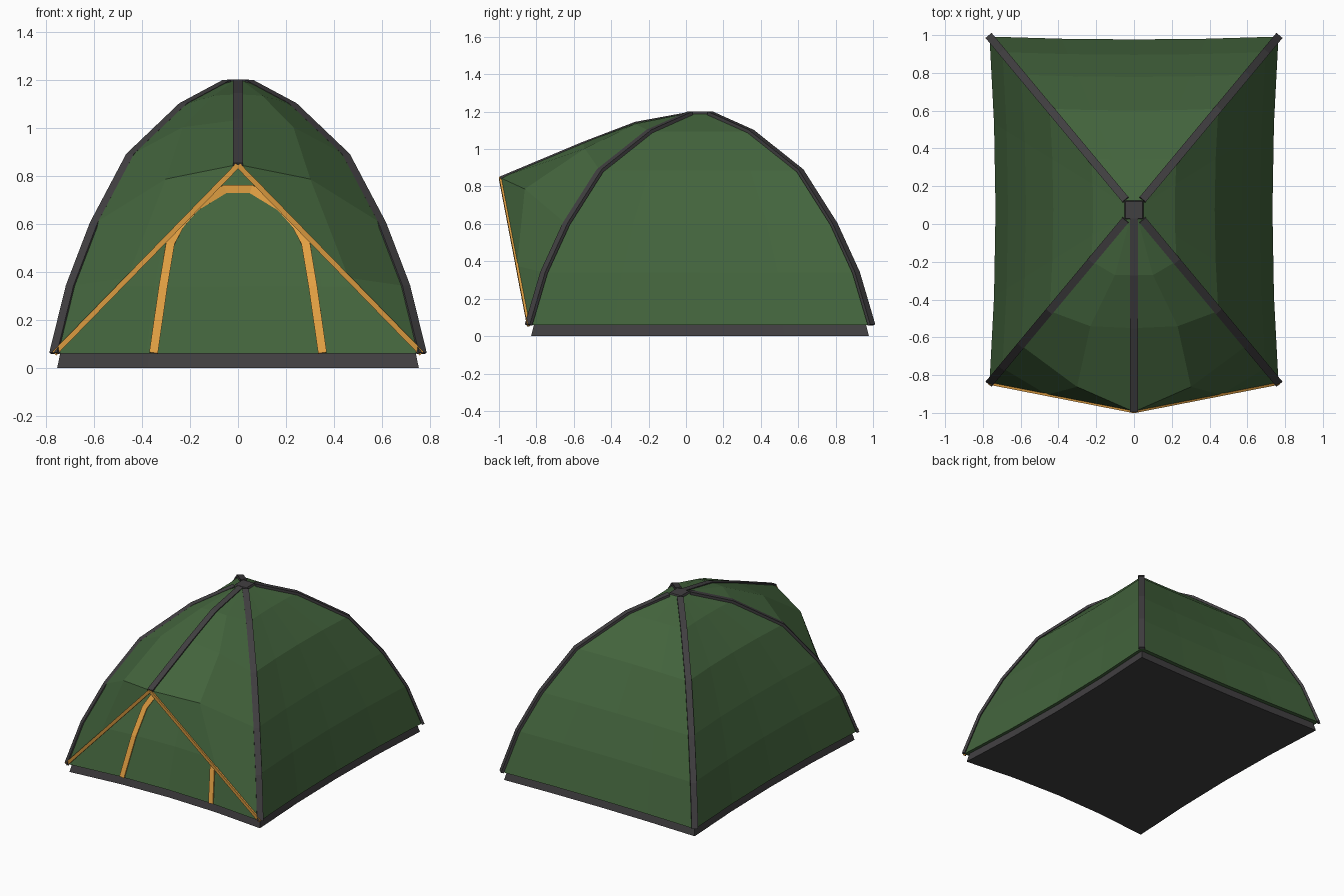
import bpy, bmesh
from mathutils import Vector

if "Cube" in bpy.data.objects:
    bpy.data.objects.remove(bpy.data.objects["Cube"])


def material(name, rgb):
    m = bpy.data.materials.new(name)
    m.diffuse_color = (*rgb, 1)
    m.use_nodes = True
    m.node_tree.nodes["Principled BSDF"].inputs["Base Color"].default_value = m.diffuse_color
    return m


GREEN = material("green fabric", (0.056, 0.127, 0.046))
DARK = material("dark grey", (0.053, 0.050, 0.053))
ORANGE = material("orange trim", (0.76, 0.35, 0.055))

CY, HX, HY = 0.075, 0.765, 0.917            # dome centre and half sizes
RINGS = [(1, 0.06), (0.91, 0.34), (0.78, 0.60), (0.583, 0.885), (0.295, 1.095), (0.058, 1.192)]
SAG_FRONT, SAG_SIDE, SAG_BACK = 0.05, 0.032, 0.015


def finish(name, bm, mat):
    bmesh.ops.remove_doubles(bm, verts=bm.verts, dist=0.0005)
    bmesh.ops.recalc_face_normals(bm, faces=bm.faces)
    me = bpy.data.meshes.new(name)
    bm.to_mesh(me)
    bm.free()
    me.materials.append(mat)
    ob = bpy.data.objects.new(name, me)
    bpy.context.collection.objects.link(ob)
    return ob


def sag(t):
    """How far the fabric is drawn in, 0 at the corners and 1 mid-side."""
    t = abs(t)
    return 1 - 0.5 * t if t < 0.5 else 1.5 * (1 - t)


def ring(f, z):
    """Four sides of four panels, each side drawn in between its corners."""
    pts = []
    for k in range(4):
        for j in range(4):
            t = -1 + j / 2
            x, y = [(t, -1 + SAG_FRONT / HY * sag(t)), (1 - SAG_SIDE / HX * sag(t), t),
                    (-t, 1 - SAG_BACK / HY * sag(t)), (-1 + SAG_SIDE / HX * sag(t), -t)][k]
            pts.append((x * HX * f, CY + y * HY * f, z))
    return pts


def loft(name, rings, mat):
    bm = bmesh.new()
    loops = [[bm.verts.new(p) for p in r] for r in rings]
    n = len(loops[0])
    for a, b in zip(loops, loops[1:]):
        for i in range(n):
            bm.faces.new((a[i], a[(i + 1) % n], b[(i + 1) % n], b[i]))
    bm.faces.new(loops[0][::-1])
    bm.faces.new(loops[-1])
    return finish(name, bm, mat)


def sweep(name, pts, w, h, hint, mat):
    """Flat strip of half width w and half thickness h along a path."""
    pts, hint = [Vector(p) for p in pts], Vector(hint)
    rings = []
    for i, p in enumerate(pts):
        t = (pts[min(i + 1, len(pts) - 1)] - pts[max(i - 1, 0)]).normalized()
        s = t.cross(hint).normalized()
        n = s.cross(t)
        rings.append([p + s * w * a + n * h * b for a, b in ((-1, -1), (1, -1), (1, 1), (-1, 1))])
    return loft(name, rings, mat)


def pole(i, sx, sy):
    f, z = RINGS[i]
    return Vector((sx * HX * f, CY + sy * HY * f, z))


# Dome and groundsheet
loft("dome", [ring(f, z) for f, z in RINGS], GREEN)
loft("groundsheet", [ring(0.985, 0), ring(0.968, 0.062)], DARK)

# Corner poles
for sx in (1, -1):
    for sy in (1, -1):
        sweep("corner_pole", [pole(i, sx, sy) for i in range(6)], 0.021, 0.009, (0, 0, 1), DARK)

# Awning over the door, built for each half
peak = Vector((0, -0.992, 0.845))
ridge = [Vector((0, 0.03, 1.192)), Vector((0, -0.27, 1.137)), Vector((0, -0.55, 1.03)), peak]
fold = [(0.02, 0.025, 1.192), (0.1, -0.27, 1.132), (0.23, -0.54, 1.0), (0.3, -0.86, 0.785)]
bm = bmesh.new()
for sx in (1, -1):
    mid = [Vector((x * sx, y, z)) for x, y, z in fold]
    side = [pole(i, sx, -1) for i in range(5, 1, -1)]
    low, corner = pole(1, sx, -1), pole(0, sx, -1)
    edge = peak.lerp(corner, 0.6)
    polys = [[mid[3], peak, edge], [side[3], mid[3], edge, low], [low, edge, corner]]
    for a, b in ((side, mid), (mid, ridge)):
        polys += [[a[i], b[i], b[i + 1], a[i + 1]] for i in range(3)]
    for p in polys:
        bm.faces.new([bm.verts.new(v) for v in p])
    # Orange piping along the awning edge
    sweep("awning_piping", [corner, peak], 0.011, 0.008, (0, -1, 0), ORANGE)
awning = finish("awning", bm, GREEN)
solid = awning.modifiers.new("thickness", "SOLIDIFY")
solid.thickness, solid.offset = 0.006, 0

# Ridge pole and hub
sweep("ridge_pole", ridge, 0.021, 0.009, (0, 0, 1), DARK)
loft("hub", [[(x * r, CY + y * r, z) for x, y in ((-1, -1), (1, -1), (1, 1), (-1, 1))]
             for r, z in ((0.055, 1.175), (0.045, 1.202))], DARK)


# Orange door arch lying on the front of the dome
def on_front(x, z):
    for (f0, z0), (f1, z1) in zip(RINGS, RINGS[1:]):
        if z <= z1:
            f = f0 + (f1 - f0) * (z - z0) / (z1 - z0)
            break
    return Vector((x, CY - HY * f + SAG_FRONT * f * sag(x / (HX * f)) - 0.006, z))


half = [(0.352, 0.062), (0.312, 0.34), (0.282, 0.52), (0.24, 0.6), (0.178, 0.67), (0.055, 0.745)]
arch = [on_front(-x, z) for x, z in half] + [on_front(x, z) for x, z in half[::-1]]
sweep("door_arch", arch, 0.018, 0.004, (0, -1, 0), ORANGE)
